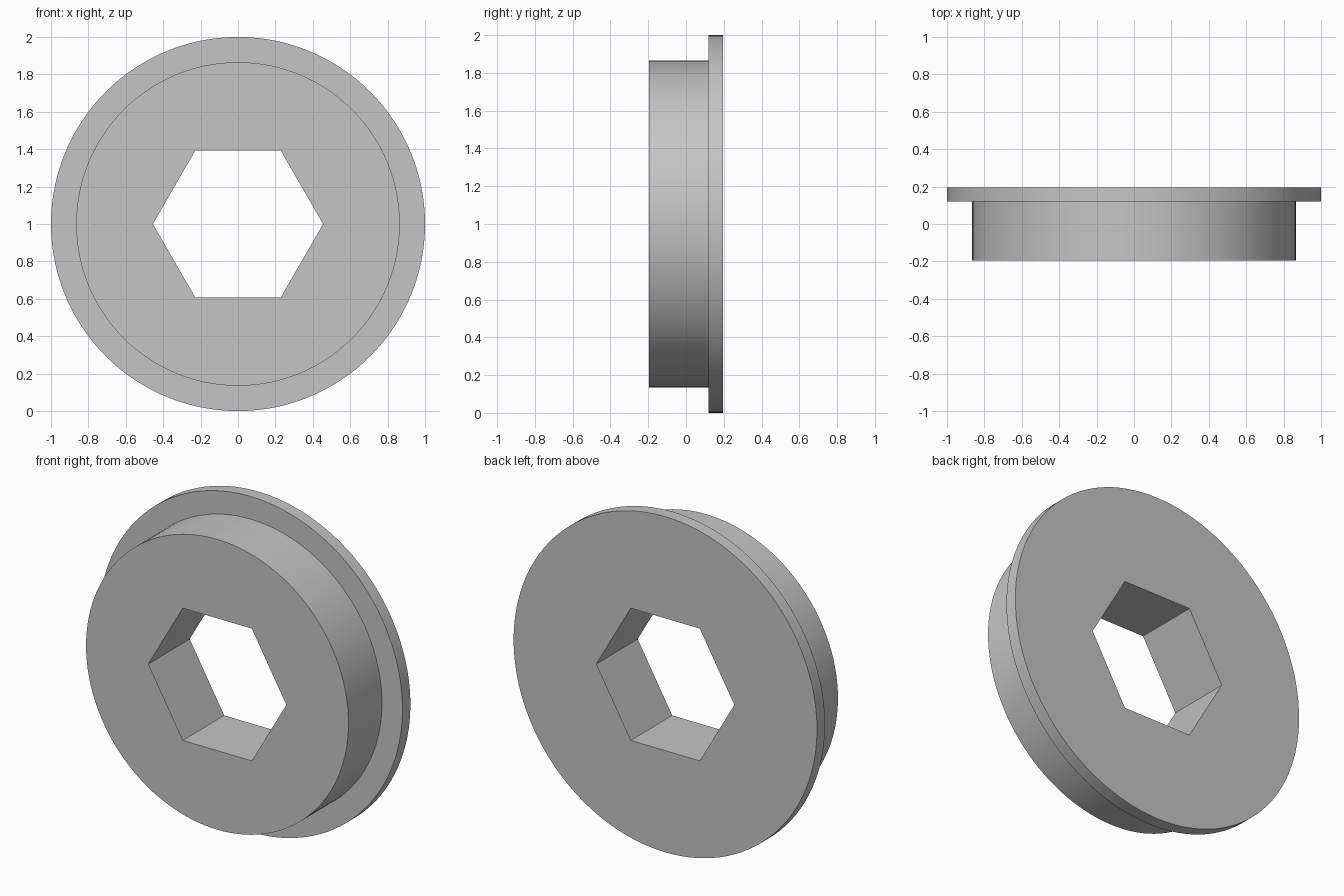
import bpy
import bmesh
from math import cos, sin, tau, radians

cube = bpy.data.objects.get("Cube")
if cube:
    bpy.data.objects.remove(cube)

SEGMENTS = 120
FRONT, STEP, BACK = -0.195, 0.12, 0.195
BODY_R, FLANGE_R, HEX_R = 0.865, 1.0, 0.455

grey = bpy.data.materials.new("light grey")
grey.use_nodes = True
colour = (0.56, 0.56, 0.56, 1)
grey.diffuse_color = colour
grey.node_tree.nodes["Principled BSDF"].inputs["Base Color"].default_value = colour

bm = bmesh.new()


def ring(radius, y, count):
    """Ring of vertices around the y axis."""
    return [bm.verts.new((radius * cos(tau * i / count), y, radius * sin(tau * i / count)))
            for i in range(count)]


def wall(a, b):
    """Band of quads between two equal rings."""
    n = len(a)
    for i in range(n):
        j = (i + 1) % n
        bm.faces.new((a[i], a[j], b[j], b[i]))


def cap(outer, inner):
    """Flat cap with a hexagonal hole, one face per hexagon side."""
    step = len(outer) // len(inner)
    for i in range(len(inner)):
        arc = [outer[(i * step + k) % len(outer)] for k in range(step + 1)]
        bm.faces.new(arc + [inner[(i + 1) % len(inner)], inner[i]])


# Stepped outside: body, shoulder, flange
profile = [(BODY_R, FRONT), (BODY_R, STEP), (FLANGE_R, STEP), (FLANGE_R, BACK)]
rings = [ring(r, y, SEGMENTS) for r, y in profile]
for a, b in zip(rings, rings[1:]):
    wall(a, b)

# Hexagonal bore and the two end faces
hex_front, hex_back = ring(HEX_R, FRONT, 6), ring(HEX_R, BACK, 6)
wall(hex_front, hex_back)
cap(rings[0], hex_front)
cap(rings[-1], hex_back)

bmesh.ops.recalc_face_normals(bm, faces=bm.faces[:])
mesh = bpy.data.meshes.new("flanged_bushing")
bm.to_mesh(mesh)
bm.free()
mesh.materials.append(grey)

bushing = bpy.data.objects.new("flanged_bushing", mesh)
bushing.location.z = FLANGE_R
bpy.context.collection.objects.link(bushing)

# Smooth round walls with crisp rims
bpy.ops.object.select_all(action="DESELECT")
bushing.select_set(True)
bpy.context.view_layer.objects.active = bushing
bpy.ops.object.shade_smooth_by_angle(angle=radians(30))
